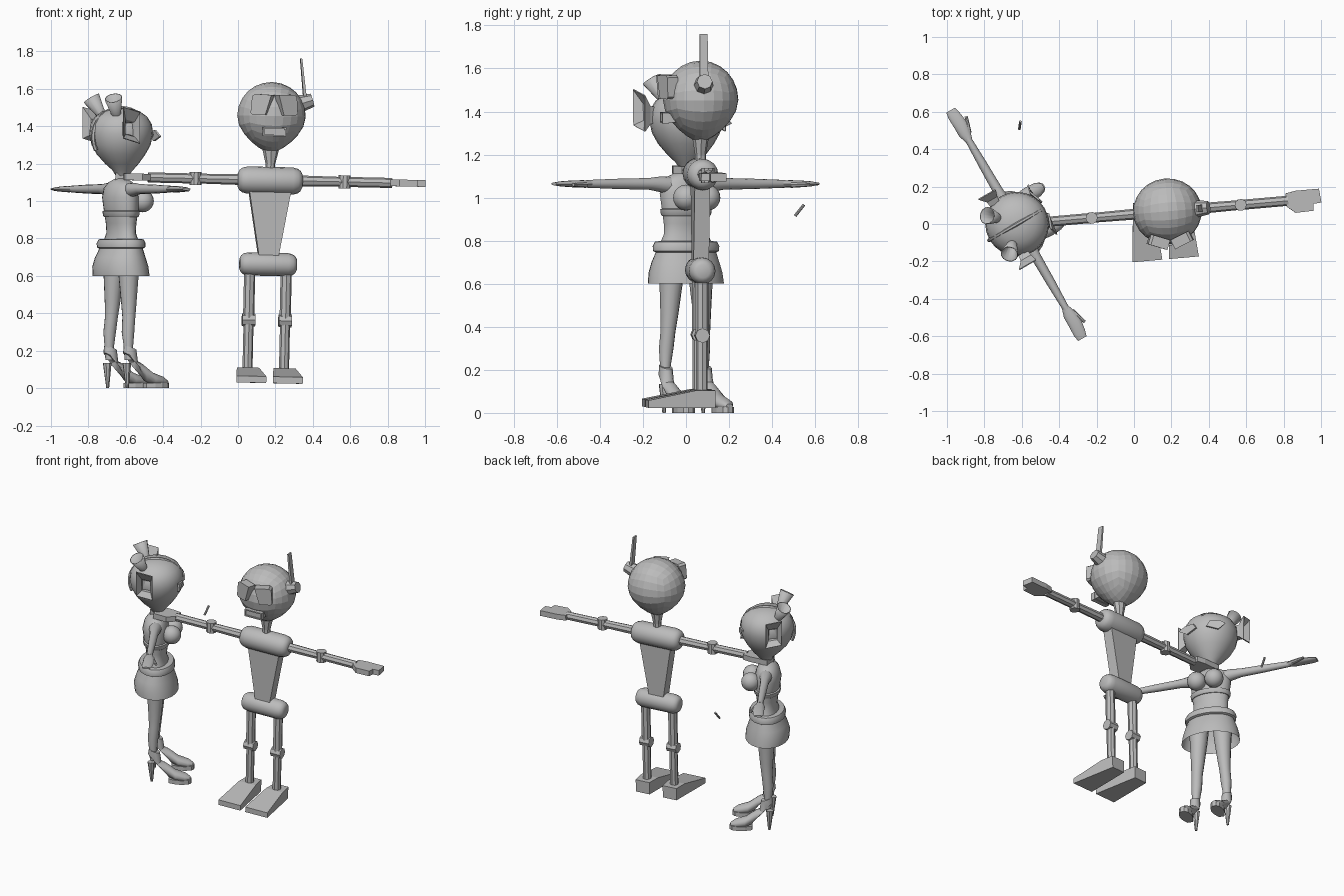
import bpy, bmesh, math
from mathutils import Matrix, Vector as V

if "Cube" in bpy.data.objects:
    bpy.data.objects.remove(bpy.data.objects["Cube"])

grey = bpy.data.materials.new("plain_grey")
grey.diffuse_color = (0.5, 0.5, 0.5, 1)
grey.use_nodes = True
grey.node_tree.nodes["Principled BSDF"].inputs["Base Color"].default_value = grey.diffuse_color

# Placement of the two figures; both are built facing local -y
ROBOT = (Matrix.Translation((0.146, 0.065, 0)) @ Matrix.Rotation(math.radians(5), 4, 'Z')
         @ Matrix.Rotation(math.radians(1.3), 4, 'Y'))
WOMAN = Matrix.Translation((-0.625, 0, 0)) @ Matrix.Rotation(math.radians(120), 4, 'Z')


def finish(name, bm, frame, smooth=False):
    bmesh.ops.recalc_face_normals(bm, faces=bm.faces)
    me = bpy.data.meshes.new(name)
    bm.to_mesh(me)
    bm.free()
    me.materials.append(grey)
    if smooth:
        for p in me.polygons:
            p.use_smooth = True
        me.set_sharp_from_angle(angle=math.radians(40))
    ob = bpy.data.objects.new(name, me)
    ob.matrix_world = frame
    bpy.context.collection.objects.link(ob)
    return ob


def loft(name, rings, frame, n=16, smooth=True, cap=(True, True), turn=0.0):
    """Skin rings given as (centre, half-axis u, half-axis v)."""
    bm = bmesh.new()
    loops = []
    for c, u, v in rings:
        loops.append([bm.verts.new(V(c) + V(u) * math.cos(a) + V(v) * math.sin(a))
                      for a in (2 * math.pi * (i + turn) / n for i in range(n))])
    for a, b in zip(loops, loops[1:]):
        for i in range(n):
            bm.faces.new((a[i], a[(i + 1) % n], b[(i + 1) % n], b[i]))
    if cap[0]:
        bm.faces.new(loops[0])
    if cap[1]:
        bm.faces.new(loops[-1])
    return finish(name, bm, frame, smooth)


def column(name, rows, frame, **kw):
    """Vertical loft from rows (z, x, y, rx, ry)."""
    return loft(name, [((x, y, z), (rx, 0, 0), (0, ry, 0)) for z, x, y, rx, ry in rows], frame, **kw)


def rod(name, a, b, ra, rb, frame, **kw):
    """Tapered rod between two points."""
    q = (V(b) - V(a)).to_track_quat('Z', 'Y')
    u, v = q @ V((1, 0, 0)), q @ V((0, 1, 0))
    return loft(name, [(a, u * ra, v * ra), (b, u * rb, v * rb)], frame, **kw)


def prism(name, pts, depth, frame):
    """Extrude a polygon of 3D points along the depth vector."""
    bm = bmesh.new()
    lo = [bm.verts.new(p) for p in pts]
    hi = [bm.verts.new(V(p) + V(depth)) for p in pts]
    bm.faces.new(lo)
    bm.faces.new(hi)
    n = len(pts)
    for i in range(n):
        bm.faces.new((lo[i], lo[(i + 1) % n], hi[(i + 1) % n], hi[i]))
    return finish(name, bm, frame)


def thicken(ob, t):
    m = ob.modifiers.new("thickness", 'SOLIDIFY')
    m.thickness = t


# ---------- Robot ----------
bm = bmesh.new()                                   # head: rounded cube, narrower jaw
bmesh.ops.create_cube(bm, size=2)
bmesh.ops.subdivide_edges(bm, edges=bm.edges[:], cuts=5, use_grid_fill=True)
for v in bm.verts:
    v.co = V([math.tan(c * 0.72) for c in v.co]).normalized()
    k = 1 - 0.36 * v.co.z ** 2 if v.co.z < 0 else 1
    v.co = V((v.co.x * 0.184 * k, v.co.y * 0.176 * k, 1.455 + v.co.z * (0.195 if v.co.z < 0 else 0.182)))
finish("robot_head", bm, ROBOT)
column("robot_neck", [(1.14, 0, 0, .026, .026), (1.2, 0, 0, .026, .026), (1.29, 0, 0, .048, .04)],
       ROBOT, n=8, smooth=False)


def barrel(name, z, half, r):
    rows = [(-1, .5), (-.95, .74), (-.86, .9), (-.7, 1), (.7, 1), (.86, .9), (.95, .74), (1, .5)]
    loft(name, [((x * half, 0, z), (0, r * k, 0), (0, 0, r * k)) for x, k in rows], ROBOT, n=16)


barrel("robot_chest", 1.11, .173, .073)
barrel("robot_pelvis", .662, .153, .062)
prism("robot_torso", [(-.113, -.036, 1.06), (.113, -.036, 1.06), (.05, -.036, .69), (-.05, -.036, .69)],
      (0, .072, 0), ROBOT)

for s in (-1, 1):
    side = "right_" if s < 0 else "left_"
    # Arm, elbow and hand
    rod(side + "robot_upper_arm", (s * .16, 0, 1.112), (s * .4, 0, 1.112), .029, .026, ROBOT, n=8, smooth=False)
    rod(side + "robot_forearm", (s * .4, 0, 1.112), (s * .655, 0, 1.112), .027, .027, ROBOT, n=8, smooth=False)
    rod(side + "robot_elbow", (s * .4, 0, 1.077), (s * .4, 0, 1.147), .032, .032, ROBOT, n=10, smooth=False)
    prism(side + "robot_hand", [(s * x, y, 1.095) for x, y in (
        (.645, .04), (.7, .05), (.825, .05), (.832, -.025), (.79, -.028), (.785, -.065), (.69, -.068), (.645, -.03))],
        (0, 0, .036), ROBOT)
    # Leg, knee and wedge foot
    x = s * .098
    rod(side + "robot_thigh", (x, 0, .63), (x, 0, .36), .03, .03, ROBOT, n=8, smooth=False)
    rod(side + "robot_shin", (x, 0, .36), (x, 0, .08), .027, .027, ROBOT, n=8, smooth=False)
    rod(side + "robot_knee", (x - .035, 0, .362), (x + .035, 0, .362), .034, .034, ROBOT, n=8, smooth=False)
    foot = prism(side + "robot_foot", [(x - .08, y, z) for y, z in (
        (-.255, .027), (-.255, .062), (-.03, .108), (.06, .108), (.06, .027))], (.16, 0, 0), ROBOT)
    for v in foot.data.vertices:
        if v.co.y > -.2:
            v.co.x = x + (v.co.x - x) * (.62 if v.co.y > 0 else .75)
    # Lens plate hugging the face
    turn = ROBOT @ Matrix.Translation((s * .062, -.168, 1.515)) @ Matrix.Rotation(s * .38, 4, 'Z')
    prism(side + "robot_lens", [(s * a, -.02, b) for a, b in (
        (-.052, .052), (.04, .056), (.055, .045), (.062, -.045), (.05, -.055), (-.02, -.056))], (0, .055, 0), turn)

# Mouth: a plate with raised rim
prism("robot_mouth", [(a, -.175, b) for a, b in ((-.055, 1.35), (.06, 1.35), (.06, 1.393), (-.055, 1.393))],
      (0, .06, 0), ROBOT)
for i, (a, b, c, d) in enumerate(((-.06, .065, 1.388, 1.396), (-.06, .065, 1.347, 1.355),
                                  (-.06, -.052, 1.347, 1.396), (.057, .065, 1.347, 1.396))):
    prism("robot_lip_%d" % i, [(a, -.183, c), (b, -.183, c), (b, -.183, d), (a, -.183, d)], (0, .03, 0), ROBOT)

# Ear piece and antenna
rod("robot_ear", (.155, 0, 1.525), (.218, 0, 1.545), .046, .036, ROBOT, n=8, smooth=False)
column("robot_antenna", [(1.55, .178, 0, .012, .028), (1.765, .152, 0, .007, .026)],
       ROBOT, n=4, smooth=False, turn=.5)

# ---------- Woman ----------
column("woman_head", [(1.13, 0, -.005, .03, .03), (1.165, 0, -.01, .055, .055), (1.2, 0, -.005, .09, .09),
                      (1.25, 0, 0, .13, .13), (1.3, 0, 0, .158, .158), (1.36, 0, 0, .172, .17),
                      (1.41, 0, 0, .166, .164), (1.45, 0, 0, .142, .14), (1.48, 0, 0, .1, .1),
                      (1.495, 0, 0, .05, .05), (1.498, 0, 0, .01, .01)], WOMAN, n=24)
column("woman_neck", [(1.08, 0, 0, .045, .04), (1.11, 0, 0, .03, .03), (1.17, 0, 0, .03, .03)], WOMAN)
column("woman_torso", [(.74, 0, 0, .15, .09), (.78, 0, 0, .135, .08), (.83, 0, 0, .113, .063),
                       (.88, 0, 0, .113, .068), (.95, 0, 0, .122, .08), (1.02, 0, .005, .13, .084),
                       (1.07, 0, .005, .125, .072), (1.1, 0, .003, .09, .055), (1.12, 0, 0, .035, .032)],
       WOMAN, n=24)
column("woman_top_hem", [(.915, 0, 0, .121, .079), (.92, 0, 0, .126, .084), (.945, 0, 0, .13, .088),
                         (.95, 0, 0, .122, .08)], WOMAN, n=24)
# Skirt shell and its belt
skirt = column("woman_skirt", [(.6, 0, 0, .188, .138), (.65, 0, .005, .182, .138), (.7, 0, .005, .168, .122),
                               (.75, 0, 0, .15, .1), (.78, 0, 0, .14, .088)],
               WOMAN, n=28, cap=(False, True))
column("woman_belt", [(.745, 0, 0, .15, .1), (.752, 0, 0, .164, .115), (.775, 0, 0, .166, .117),
                      (.795, 0, 0, .155, .107), (.798, 0, 0, .135, .088)], WOMAN, n=28)

# Hair seam running from nape to forehead
arc = []
for i in range(19):
    a = math.radians(-25 + i * 9.5)
    out = V((0, math.cos(a), math.sin(a)))
    c = V((0, .172 * out.y, 1.345 + (.153 if out.z > 0 else .17) * out.z))
    arc.append((c, (.011, 0, 0), out * .012))
loft("woman_hair_seam", arc, WOMAN, n=6)

for s in (-1, 1):
    side = "right_" if s < 0 else "left_"
    # Breast
    bm = bmesh.new()
    bmesh.ops.create_uvsphere(bm, u_segments=16, v_segments=10, radius=.06)
    bmesh.ops.translate(bm, verts=bm.verts, vec=(s * .058, -.1, 1.0))
    finish(side + "woman_breast", bm, WOMAN, True)
    # Arm, flat hand and thumb
    arm = [(.08, .042, 1.055), (.14, .036, 1.062), (.2, .027, 1.064), (.36, .024, 1.064), (.53, .018, 1.064)]
    loft(side + "woman_arm", [((s * x, 0, z), (0, r, 0), (0, 0, r)) for x, r, z in arm], WOMAN, n=12)
    hand = [(.51, 0, .018, .016), (.56, 0, .034, .017), (.61, -.003, .037, .016), (.67, .002, .034, .012),
            (.705, .004, .026, .007)]
    loft(side + "woman_hand", [((s * x, y, 1.064), (0, w, 0), (0, 0, h)) for x, y, w, h in hand], WOMAN, n=12)
    rod(side + "woman_thumb", (s * .55, -.02, 1.06), (s * .635, -.052, 1.06), .015, .008, WOMAN, n=8)
    # Leg
    leg = [(.74, .078, 0, .066), (.6, .08, 0, .054), (.45, .088, .003, .041), (.38, .093, .006, .035),
           (.3, .098, .014, .034), (.21, .103, .014, .024), (.15, .103, .01, .024)]
    column(side + "woman_leg", [(z, s * x, y, r, r) for z, x, y, r in leg], WOMAN, n=14)
    # Shoe upper, platform sole and spike heel
    x = s * .105
    shoe = [((x, .005, .215), .03, (0, .035, .012)), ((x, .003, .165), .033, (0, .042, .025)),
            ((x, -.02, .125), .035, (0, .04, .045)), ((x, -.075, .085), .036, (0, .015, .05)),
            ((x, -.13, .05), .042, (0, .005, .036)), ((x, -.19, .038), .038, (0, 0, .026)),
            ((x, -.222, .03), .018, (0, 0, .012))]
    loft(side + "woman_shoe", [(c, (w, 0, 0), v) for c, w, v in shoe], WOMAN, n=12)
    sole = [(.018, -.085), (.036, -.13), (.04, -.17), (.03, -.212), (.012, -.228)]
    prism(side + "woman_sole", [(x + a, y, 0) for a, y in sole] + [(x - a, y, 0) for a, y in reversed(sole)],
          (0, 0, .028), WOMAN)
    rod(side + "woman_heel", (x, .025, .135), (x, .022, 0), .024, .008, WOMAN, n=8)
    # Flared hair tuft on the crown
    tuft = rod(side + "woman_hair_tuft", (s * .075, .07, 1.45), (s * .118, .115, 1.55), .022, .048,
               WOMAN, n=12, cap=(True, False))
    thicken(tuft, .006)
    # Square flared ear flap
    flap = loft(side + "woman_ear_flap", [((s * .15, .05, 1.385), (0, .04, 0), (0, 0, .05)),
                                          ((s * .18, .05, 1.39), (0, .045, .01), (0, 0, .06)),
                                          ((s * .215, .06, 1.405), (0, .075, .02), (0, 0, .12))],
                WOMAN, n=4, smooth=False, cap=(True, False), turn=.5)
    thicken(flap, .006)
    # Pointed eye plate on the face
    prism(side + "woman_eye_plate", [(s * .03, -.168, 1.34), (s * .1, -.14, 1.32), (s * .15, -.15, 1.345),
                                     (s * .11, -.14, 1.38), (s * .05, -.163, 1.375)],
          (s * .006, -.009, 0), WOMAN)

# Small loose stick beside the figures
rod("loose_stick", (-.613, .507, .915), (-.607, .548, .967), .007, .007, Matrix.Identity(4), n=8)
